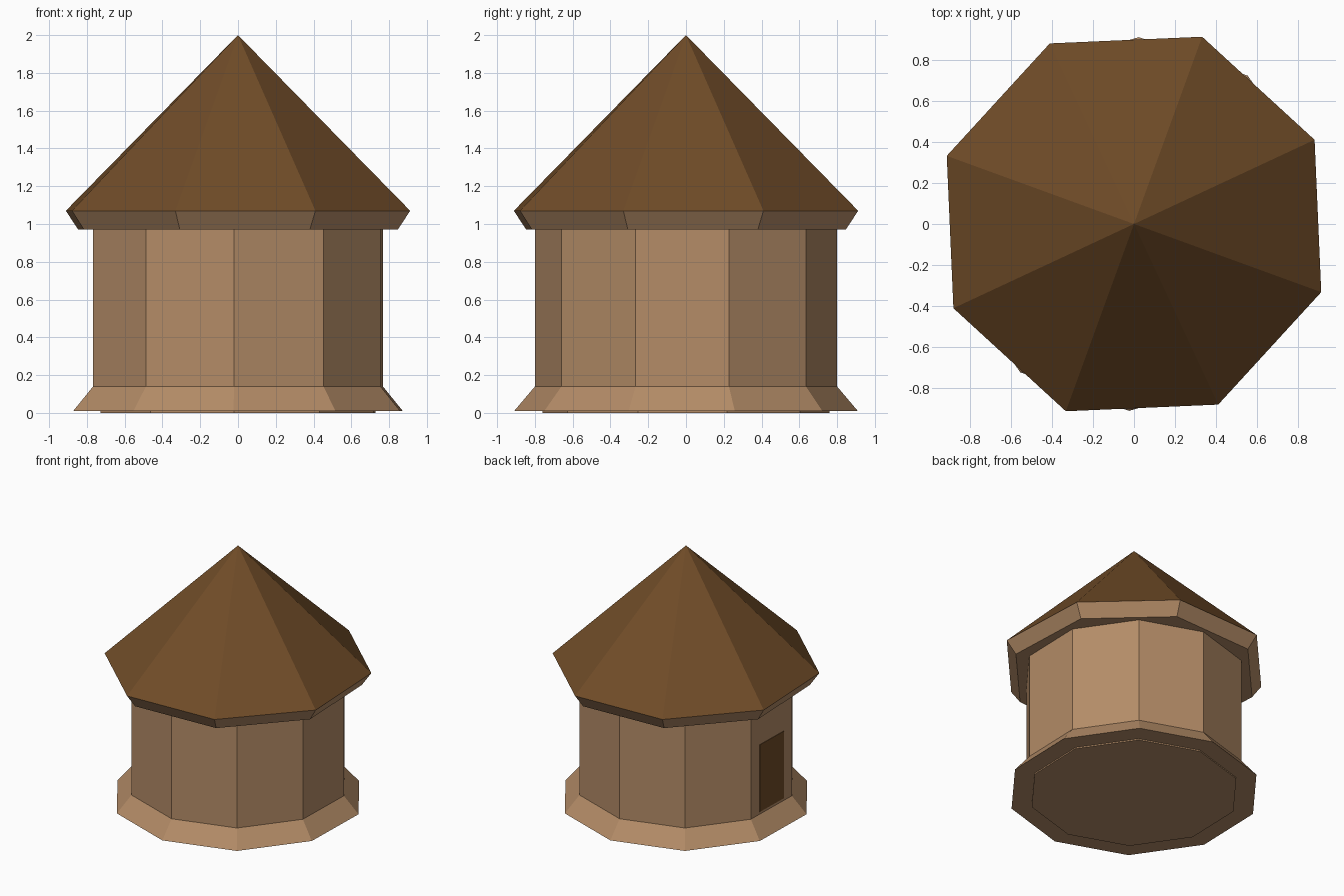
import bpy, bmesh
from math import cos, sin, radians, pi

cube = bpy.data.objects.get("Cube")
if cube:
    bpy.data.objects.remove(cube, do_unlink=True)


def make_material(name, rgb):
    mat = bpy.data.materials.new(name)
    mat.use_nodes = True
    colour = (*rgb, 1.0)
    mat.diffuse_color = colour
    mat.node_tree.nodes["Principled BSDF"].inputs["Base Color"].default_value = colour
    return mat


tan_wood = make_material("tan wood", (0.456, 0.262, 0.136))
dark_brown = make_material("dark brown", (0.162, 0.072, 0.021))


def finish(name, bm, mat):
    bmesh.ops.recalc_face_normals(bm, faces=bm.faces)
    mesh = bpy.data.meshes.new(name)
    bm.to_mesh(mesh)
    bm.free()
    obj = bpy.data.objects.new(name, mesh)
    bpy.context.collection.objects.link(obj)
    mesh.materials.append(mat)
    return obj


def prism(name, sides, start, profile, mat):
    """Loft a regular polygon through (radius, z) rings; radius 0 is an apex."""
    bm = bmesh.new()
    rings = []
    for radius, z in profile:
        if radius == 0:
            rings.append([bm.verts.new((0, 0, z))] * sides)
            continue
        angles = [radians(start) + 2 * pi * i / sides for i in range(sides)]
        rings.append([bm.verts.new((radius * cos(a), radius * sin(a), z)) for a in angles])
    for low, high in zip(rings, rings[1:]):
        for i in range(sides):
            j = (i + 1) % sides
            corners = [low[i], low[j], high[j], high[i]]
            bm.faces.new(list(dict.fromkeys(corners)))
    for ring in (rings[0], rings[-1]):
        if len(set(ring)) == sides:
            bm.faces.new(ring)
    return finish(name, bm, mat)


WALL_TURN, ROOF_TURN = 16.5, 25

# Ten-sided body: floor slab, flared foot and upright walls
prism("walls", 10, WALL_TURN,
      [(0.76, 0), (0.76, 0.01), (0.91, 0.01), (0.8, 0.14), (0.8, 0.97)], tan_wood)

# Eight-sided roof with a pale slanted eave
roof = prism("roof", 8, ROOF_TURN, [(0.9, 0.97), (0.97, 1.07), (0, 2)], tan_wood)
roof.data.materials.append(dark_brown)
for face in roof.data.polygons:
    face.material_index = int(face.normal.z > 0.1)

# Door plate on the wall face pointing to -x
door_bm = bmesh.new()
bmesh.ops.create_cube(door_bm, size=1)
bmesh.ops.scale(door_bm, vec=(0.008, 0.29, 0.53), verts=door_bm.verts)
door = finish("door", door_bm, dark_brown)
facing = radians(178.5)
apothem = 0.8 * cos(pi / 10)
door.location = (apothem * cos(facing), apothem * sin(facing), 0.425)
door.rotation_euler.z = facing
